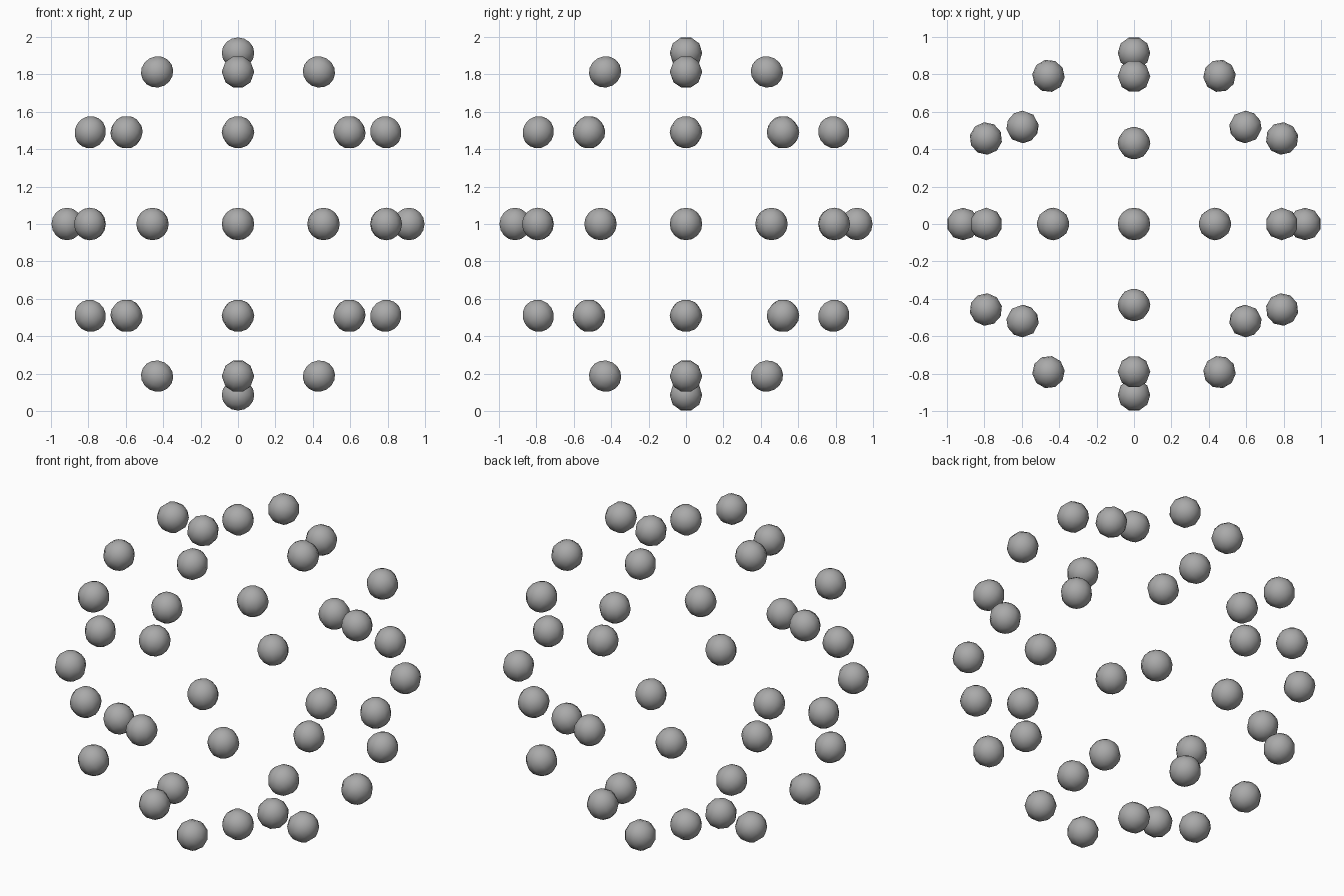
import bpy
import math
from mathutils import Matrix

if "Cube" in bpy.data.objects:
    bpy.data.objects.remove(bpy.data.objects["Cube"])

BALL_R = 0.087
REACH = 0.913

# Dark grey for every ball
grey = bpy.data.materials.new("dark_grey")
grey.diffuse_color = (0.4, 0.4, 0.4, 1)
grey.use_nodes = True
grey.node_tree.nodes["Principled BSDF"].inputs["Base Color"].default_value = grey.diffuse_color


def add_ball(name, x, y, z):
    # Small low-poly, smooth-shaded ball, turned to face outward from the centre
    bpy.ops.mesh.primitive_uv_sphere_add(segments=10, ring_count=8, radius=BALL_R)
    bpy.ops.object.shade_smooth()
    ball = bpy.context.object
    ball.name = name
    ball.data.materials.append(grey)
    lon = math.atan2(y, x)
    lat = math.atan2(z, math.hypot(x, y))
    ball.matrix_world = (Matrix.Translation((x, y, z + 1))
                         @ Matrix.Rotation(lon, 4, 'Z')
                         @ Matrix.Rotation(-lat, 4, 'Y'))


# Equator: twelve balls every 30 degrees
for i in range(12):
    a = math.radians(30 * i)
    add_ball("equator_ball", REACH * math.cos(a), REACH * math.sin(a), 0)

# Upper and lower halves are mirror images
for s, half in ((1, "upper"), (-1, "lower")):
    add_ball(half + "_pole_ball", 0, 0, s * REACH)
    # Two upright rings crossing at the poles
    for dx, dy in ((1, 0), (0, 1), (-1, 0), (0, -1)):
        add_ball(half + "_high_ball", 0.432 * dx, 0.432 * dy, s * 0.812)
        add_ball(half + "_mid_ball", 0.789 * dx, 0.789 * dy, s * 0.49)
    # Balls filling the four quarters between the rings
    for dx in (-1, 1):
        for dy in (-1, 1):
            add_ball(half + "_quarter_ball", 0.595 * dx, 0.518 * dy, s * 0.49)
